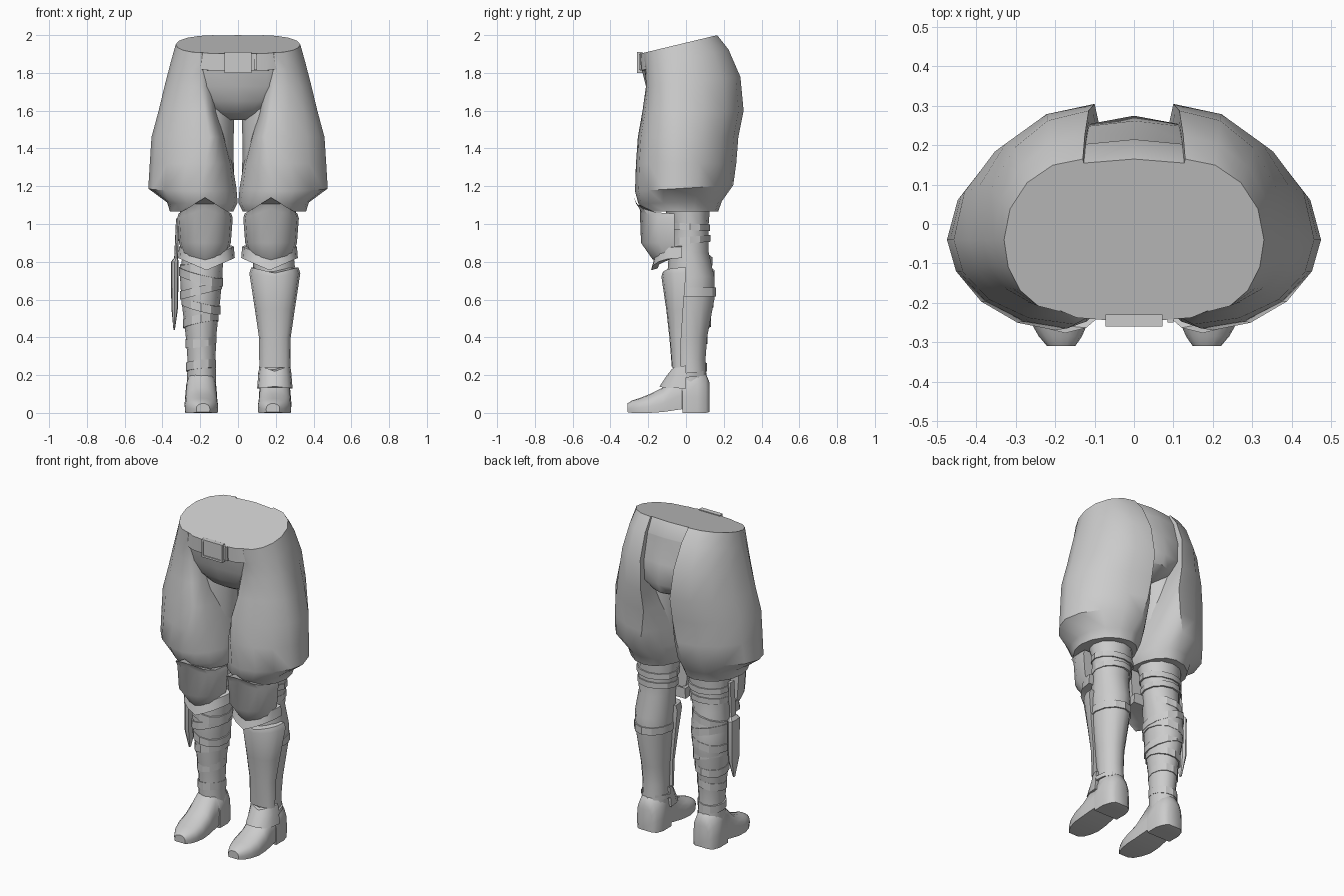
import bpy, bmesh, math

grey = bpy.data.materials.new("light_grey")
grey.diffuse_color = (0.6, 0.6, 0.6, 1)


def skin(name, rings, angle=35):
    """Skin a list of equal-length point rings and cap both ends."""
    bm = bmesh.new()
    vs = [[bm.verts.new(p) for p in r] for r in rings]
    n = len(vs[0])
    for a, b in zip(vs, vs[1:]):
        for i in range(n):
            j = (i + 1) % n
            bm.faces.new((a[i], a[j], b[j], b[i]))
    bm.faces.new(vs[0])
    bm.faces.new(vs[-1])
    bmesh.ops.recalc_face_normals(bm, faces=bm.faces)
    me = bpy.data.meshes.new(name)
    bm.to_mesh(me)
    bm.free()
    me.materials.append(grey)
    ob = bpy.data.objects.new(name, me)
    bpy.context.collection.objects.link(ob)
    bpy.ops.object.select_all(action='DESELECT')
    ob.select_set(True)
    bpy.context.view_layer.objects.active = ob
    bpy.ops.object.shade_smooth_by_angle(angle=math.radians(angle))
    return ob


def spow(v, p):
    return math.copysign(abs(v) ** p, v)


def lobe(s, z, slope, xf, yf, xo, xb, yb, xi, p=1.0, n=16, yc=-0.04):
    """Ring with separate front peak, back peak, outer and inner reach."""
    pts = []
    for k in range(n):
        t = 2 * math.pi * k / n
        c, q = spow(math.cos(t), p), spow(math.sin(t), p)
        xp, yp = (xb, yb) if q > 0 else (xf, yf)
        if abs(q) < 1e-6:
            xp = (xf + xb) / 2
        x = xp + (xo - xp) * c if c > 0 else xp + (xp - xi) * c
        y = yc + abs(yp - yc) * q
        pts.append((s * x, y, z + slope * y))
    return pts


def oval(z, cx, cy, rx, ry, n=12, tx=0, ty=0, p=1):
    pts = []
    for k in range(n):
        t = 2 * math.pi * k / n
        dx, dy = rx * spow(math.cos(t), p), ry * spow(math.sin(t), p)
        pts.append((cx + dx, cy + dy, z + tx * dx + ty * dy))
    return pts


def cup(z, cx, hw, yf, yb, peak=0, n=8):
    """Front half ring closed by a straight back; peak lifts the middle."""
    pts = []
    for k in range(n + 1):
        t = math.pi * k / n
        u = math.cos(t)
        pts.append((cx + hw * u, yb + (yf - yb) * math.sin(t) ** 0.8,
                    z + peak * (1 - abs(u))))
    return pts


def band(name, z, h, cx, cy, rx, ry, tx=0, ty=0):
    skin(name, [oval(z + d * h / 2, cx, cy, rx - e, ry - e, 12, tx, ty)
                for d, e in ((-1, 0.015), (-1, 0), (1, 0), (1, 0.015))], 30)


def box(name, x0, x1, y0, y1, z0, z1):
    return skin(name, [[(x0, y0, z), (x1, y0, z), (x1, y1, z), (x0, y1, z)]
                       for z in (z0, z1)])


# Pelvis with a stepped waistband
pelvis = [(1.96, .24, .30, -.25, .165, .75), (1.87, .24, .315, -.246, .215, .75),
          (1.866, .24, .315, -.232, .215, .75), (1.75, .10, .31, -.212, .262, .75),
          (1.65, 0, .25, -.185, .275, .85), (1.59, 0, .17, -.14, .25, 1),
          (1.55, 0, .06, -.07, .17, 1)]
skin("pelvis", [lobe(1, z, s, 0, yf, hw, 0, yb, -hw, p) for z, s, hw, yf, yb, p in pelvis])

# Belt buckle: plate, raised frame and strap end
box("buckle_plate", -.06, .06, -.254, -.23, 1.81, 1.90)
for x in (-.066, .066):
    box("buckle_side", x - .006, x + .006, -.26, -.23, 1.80, 1.91)
for z in (1.806, 1.904):
    box("buckle_bar", -.066, .066, -.26, -.23, z - .006, z + .006)
box("belt_loop", .085, .10, -.25, -.22, 1.815, 1.90)

# Puffed breeches: z, slope, front x, front y, outer x, back x, back y, inner x, roundness
breeches = [(1.96, .24, .19, -.222, .33, .13, .165, .12),
            (1.87, .24, .20, -.215, .355, .125, .225, .12),
            (1.75, .10, .20, -.212, .385, .115, .288, .115),
            (1.60, 0, .175, -.23, .42, .10, .305, .11),
            (1.46, 0, .15, -.255, .458, .10, .277, .07),
            (1.32, 0, .17, -.265, .467, .12, .266, .03, 1.05),
            (1.19, .06, .20, -.27, .475, .15, .25, .008, 1.1),
            (1.115, .03, .20, -.252, .375, .17, .19, .002),
            (1.065, 0, .19, -.215, .36, .17, .17, .025)]

# Leg sections: z, centre x, centre y, half width, half depth
shin = [(1.12, .18, 0, .13, .13), (1.0, .178, .02, .125, .10),
        (.85, .185, .015, .108, .105), (.72, .195, .025, .112, .125),
        (.60, .197, .025, .103, .125), (.40, .196, .02, .080, .092),
        (.28, .193, .02, .074, .083), (.12, .193, .025, .078, .088)]

# Foot stations: y, centre x, half width, top, bottom
foot = [(-.31, .185, .036, .050, .004), (-.285, .187, .055, .066, 0),
        (-.245, .19, .075, .078, 0), (-.19, .193, .088, .10, 0),
        (-.12, .195, .088, .135, .005), (-.06, .195, .084, .20, .014),
        (-.02, .195, .080, .24, .02), (-.018, .195, .084, .24, 0),
        (.06, .195, .085, .24, 0), (.105, .195, .070, .21, 0),
        (.125, .195, .045, .16, .005)]

for s, side in ((-1, "right"), (1, "left")):
    skin(side + "_breeches", [lobe(s, *r) for r in breeches])
    skin(side + "_inner_thigh", [oval(z, s * .175, .02, r, d) for z, r, d in
                                 ((1.68, .14, .17), (1.56, .155, .17), (1.4, .15, .16),
                                  (1.25, .155, .15), (1.1, .13, .13))])
    skin(side + "_shin", [oval(z, s * cx, cy, rx, ry) for z, cx, cy, rx, ry in shin])

    # Boot with flat sole and separate heel step
    rings = []
    for y, cx, hw, top, bot in foot:
        low = bot + (top - bot) * .35
        arc = [(s * cx + hw * math.cos(math.pi * k / 8), y,
                low + (top - low) * math.sin(math.pi * k / 8) ** .8) for k in range(9)]
        rings.append(arc + [(s * cx - hw * .97, y, bot), (s * cx + hw * .97, y, bot)])
    skin(side + "_boot", rings, 40)

    # Pointed knee guard and chevron trim below it
    skin(side + "_knee_guard", [cup(z, s * .175, hw, yf, -.06, pk) for z, hw, yf, pk in
                                ((1.055, .14, -.277, .085), (1.03, .147, -.245, .05),
                                 (.90, .137, -.238, 0), (.84, .115, -.175, -.03))])
    skin(side + "_knee_trim", [cup(z, s * .167, hw, yf, -.02, pk) for z, hw, yf, pk in
                               ((.885, .135, -.15, -.06), (.88, .145, -.168, -.06),
                                (.82, .15, -.185, -.065), (.82, .13, -.15, -.055))], 30)

    # Straps behind the knee
    band(side + "_upper_knee_strap", .985, .035, s * .178, .02, .130, .108, 0, -.05)
    band(side + "_lower_knee_strap", .915, .035, s * .18, .02, .120, .110, 0, .08)

# Plain leg: shin plate, calf strap and instep guard
skin("left_greave", [cup(z, .195, hw, yf, yb, pk) for z, hw, yf, yb, pk in
                     ((.77, .125, -.125, .0, -.03), (.74, .135, -.13, 0, -.02),
                      (.55, .106, -.105, -.015, 0), (.40, .084, -.088, -.025, 0),
                      (.24, .082, -.075, -.03, 0))])
band("left_calf_strap", .64, .045, .197, .025, .112, .134, 0, 0)
skin("left_instep_guard", [cup(z, .195, hw, yf, 0, pk) for z, hw, yf, pk in
                           ((.25, .082, -.08, -.03), (.20, .088, -.10, 0),
                            (.13, .094, -.14, .01))])
band("left_ankle_strap", .20, .025, .195, .005, .088, .100, 0, .1)

# Wrapped leg: crossing bandages
wraps = [(.79, .112, .117, .25, .1), (.72, .116, .129, -.25, .1), (.65, .112, .130, .25, 0),
         (.57, .104, .124, -.25, .1), (.49, .094, .111, .2, -.1),
         (.38, .082, .093, .15, .1), (.25, .080, .088, .1, -.1)]
for i, (z, rx, ry, tx, ty) in enumerate(wraps):
    band("right_leg_wrap_%d" % i, z, .045, -.196, .022, rx, ry, tx, ty)

# Sheathed blade hanging outside the wrapped leg
blade = [(1.03, -.318, .010, .025), (.82, -.328, .010, .03), (.80, -.335, .020, .05),
         (.56, -.335, .018, .048), (.44, -.338, .004, .008)]
skin("sheath", [oval(z, cx, .008, rx, ry, 8, p=.7) for z, cx, rx, ry in blade], 30)
